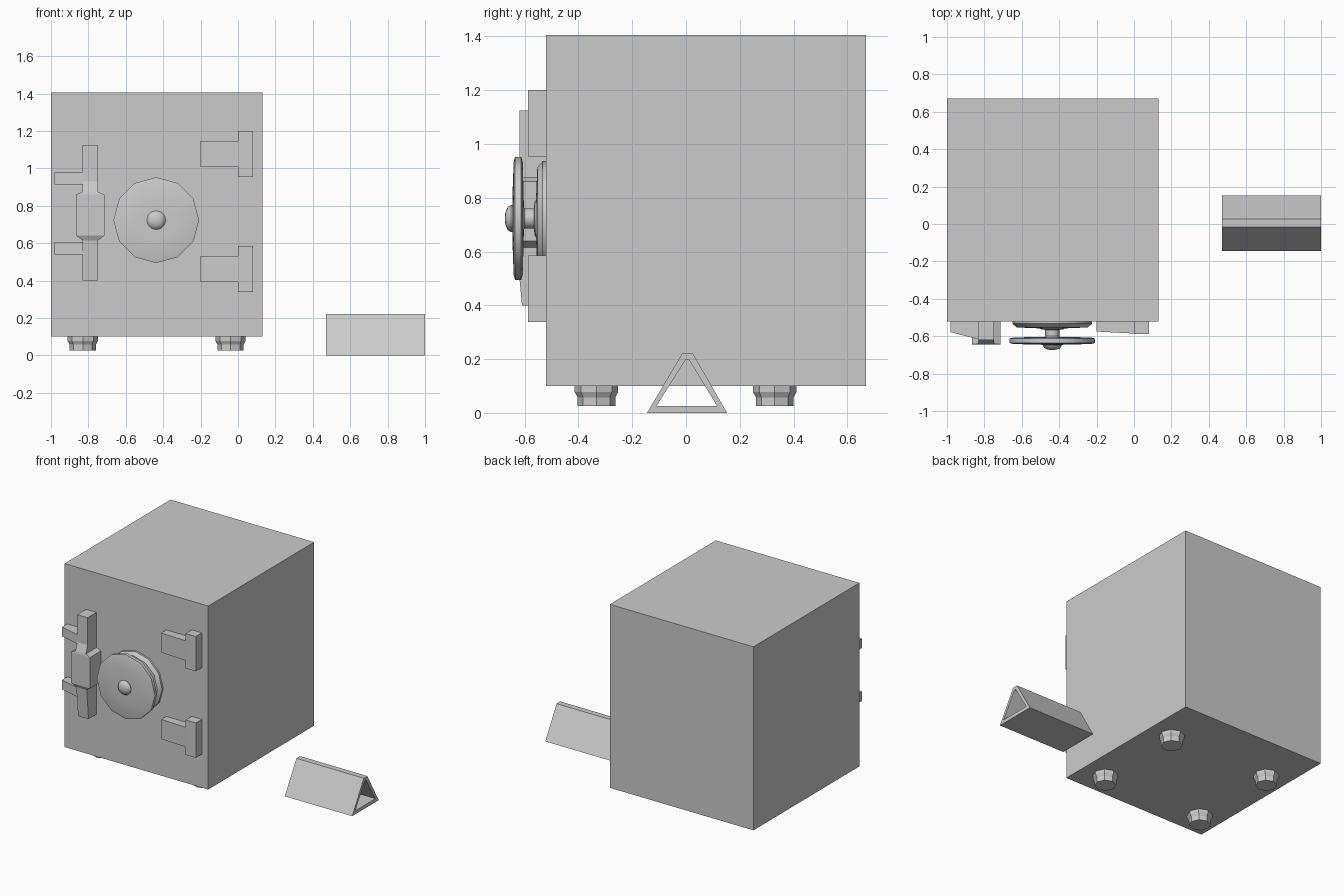
import bpy, bmesh, math

if "Cube" in bpy.data.objects:
    bpy.data.objects.remove(bpy.data.objects["Cube"])


def make(name, bm, smooth=False):
    bmesh.ops.recalc_face_normals(bm, faces=bm.faces)
    me = bpy.data.meshes.new(name)
    bm.to_mesh(me)
    bm.free()
    ob = bpy.data.objects.new(name, me)
    bpy.context.collection.objects.link(ob)
    if smooth:
        bpy.ops.object.select_all(action='DESELECT')
        ob.select_set(True)
        bpy.context.view_layer.objects.active = ob
        bpy.ops.object.shade_smooth_by_angle(angle=math.radians(35))
    return ob


def loft(name, rings, smooth=False, closed=False):
    """Skin matching rings of points; cap the ends or join last to first."""
    bm = bmesh.new()
    vs = [[bm.verts.new(p) for p in r] for r in rings]
    n = len(rings[0])
    pairs = list(zip(vs, vs[1:])) + ([(vs[-1], vs[0])] if closed else [])
    for a, b in pairs:
        for i in range(n):
            j = (i + 1) % n
            bm.faces.new((a[i], a[j], b[j], b[i]))
    if not closed:
        bm.faces.new(vs[0])
        bm.faces.new(vs[-1])
    return make(name, bm, smooth)


def block(name, x0, x1, z0, z1, back, front_left, front_right):
    """Box whose front face may slope from left to right."""
    rings = [[(x0, back, z), (x1, back, z), (x1, front_right, z), (x0, front_left, z)]
             for z in (z0, z1)]
    return loft(name, rings)


def lathe_y(name, cx, cz, profile, n=12):
    rings = []
    for r, y in profile:
        rings.append([(cx + r * math.cos(2 * math.pi * i / n), y,
                       cz + r * math.sin(2 * math.pi * i / n)) for i in range(n)])
    return loft(name, rings, smooth=True)


# Safe body
block("safe_body", -1.0, 0.13, 0.10, 1.405, 0.67, -0.52, -0.52)

# Octagonal feet
for fx in (-0.83, -0.04):
    for fy in (-0.333, 0.33):
        rings = [[(fx + r * math.cos(math.pi * i / 4), fy + r * math.sin(math.pi * i / 4), z)
                  for i in range(8)]
                 for z, r in ((0.105, 0.081), (0.078, 0.081), (0.058, 0.070), (0.025, 0.070))]
        loft("foot", rings)

# Hinges: knuckle and leaf, upper and lower
for z in (0.462, 1.077):
    block("hinge_knuckle", 0.0, 0.08, z - 0.124, z + 0.124, -0.515, -0.588, -0.588)
    block("hinge_leaf", -0.20, 0.01, z - 0.07, z + 0.07, -0.515, -0.575, -0.586)

# Handle bar with a wider grip block: (z, half width, front y)
sections = ((0.40, 0.041, -0.61), (0.615, 0.041, -0.63), (0.64, 0.075, -0.643),
            (0.86, 0.075, -0.643), (0.875, 0.041, -0.64), (0.93, 0.041, -0.62),
            (1.125, 0.041, -0.62))
loft("handle_bar", [[(-0.79 - w, -0.515, z), (-0.79 + w, -0.515, z),
                     (-0.79 + w, y, z), (-0.79 - w, y, z)] for z, w, y in sections])

# Handle brackets
for z in (0.572, 0.948):
    block("handle_bracket", -0.98, -0.82, z - 0.033, z + 0.033, -0.515, -0.578, -0.62)

# Dial wheel parts turned around the y axis
cx, cz = -0.437, 0.723
lathe_y("dial_base", cx, cz, ((0.213, -0.515), (0.213, -0.533), (0.19, -0.553),
                              (0.07, -0.558)))
lathe_y("dial_axle", cx, cz, ((0.068, -0.55), (0.066, -0.562), (0.038, -0.566),
                              (0.038, -0.60), (0.055, -0.615)))
lathe_y("dial_wheel", cx, cz, ((0.05, -0.603), (0.21, -0.607), (0.229, -0.613),
                               (0.229, -0.636), (0.21, -0.641), (0.10, -0.645),
                               (0.03, -0.646)))
lathe_y("dial_knob", cx, cz, ((0.048, -0.64), (0.051, -0.65), (0.043, -0.663),
                              (0.025, -0.671), (0.008, -0.674)))

# Hollow triangular desk plate standing beside the safe
outer = ((-0.145, 0.0), (0.153, 0.0), (0.026, 0.22), (-0.015, 0.22))
inner = ((-0.11, 0.025), (0.116, 0.025), (0.011, 0.198), (-0.001, 0.198))
x0, x1 = 0.47, 1.0
loft("desk_plate", [[(x, y, z) for y, z in prof]
                    for prof, x in ((outer, x0), (outer, x1), (inner, x1), (inner, x0))],
     closed=True)
